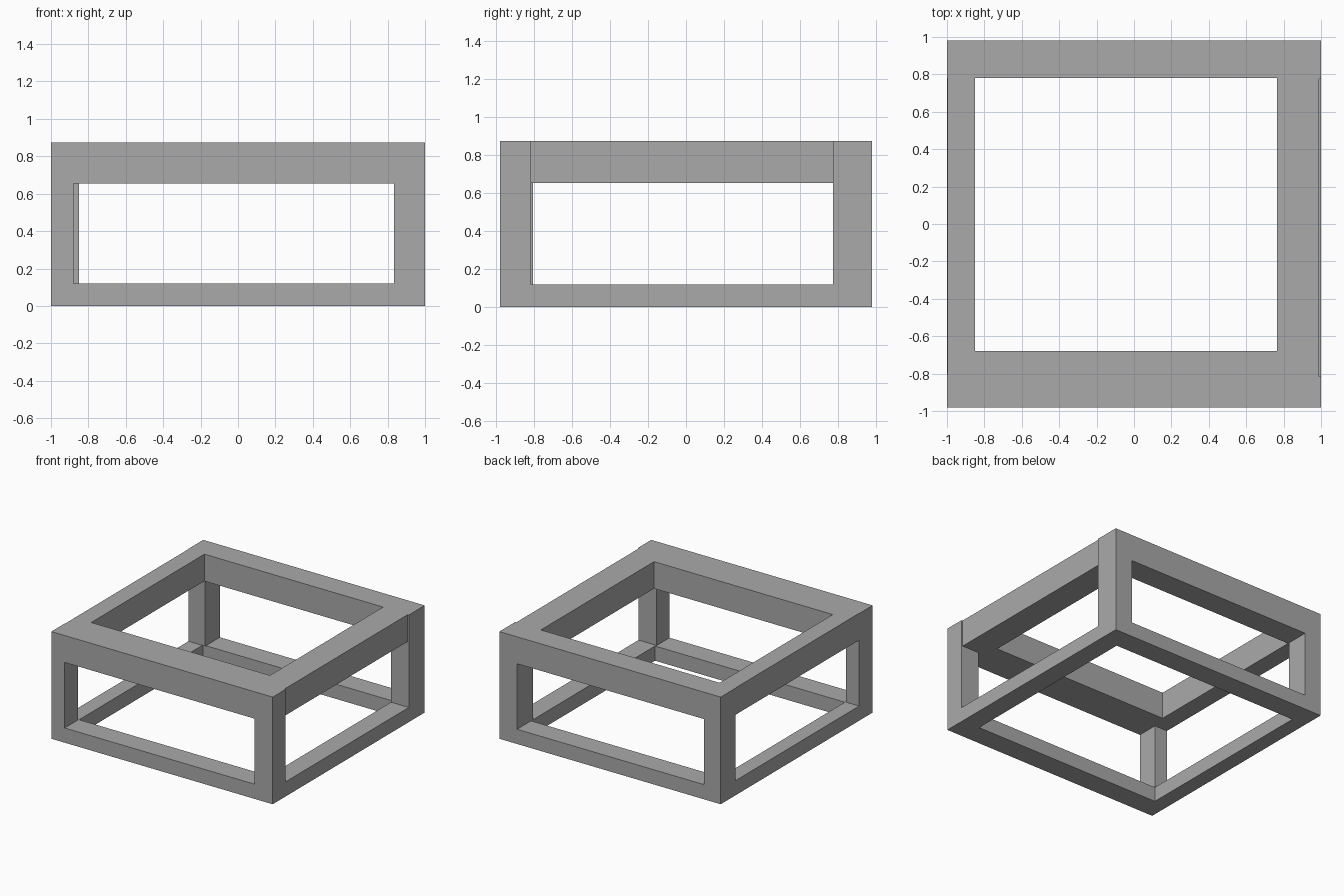
import bpy, bmesh

if "Cube" in bpy.data.objects:
    bpy.data.objects.remove(bpy.data.objects["Cube"])

gray = bpy.data.materials.new("plain gray")
gray.diffuse_color = (0.4, 0.4, 0.4, 1)
gray.use_nodes = True
gray.node_tree.nodes["Principled BSDF"].inputs["Base Color"].default_value = gray.diffuse_color

TOP, UNDER, BASE = 0.875, 0.655, 0.12   # top, underside of top rails, top of base rails
YF, YB = -0.98, 0.98


def box(name, x0, x1, y0, y1, z0, z1):
    """Axis-aligned bar given by its limits."""
    bm = bmesh.new()
    bmesh.ops.create_cube(bm, size=1)
    for v in bm.verts:
        v.co.x = x1 if v.co.x > 0 else x0
        v.co.y = y1 if v.co.y > 0 else y0
        v.co.z = z1 if v.co.z > 0 else z0
    me = bpy.data.meshes.new(name)
    bm.to_mesh(me)
    bm.free()
    me.materials.append(gray)
    ob = bpy.data.objects.new(name, me)
    bpy.context.collection.objects.link(ob)
    return ob


# Legs, standing on the base frame; tall enough to close the corners
legs = {
    "front_left_leg": (-1, -0.88, YF, -0.805),
    "front_right_leg": (0.835, 1, YF, -0.815),
    "back_left_leg": (-1, -0.85, 0.79, YB),
    "back_right_leg": (0.84, 1, 0.775, YB),
}
for name, (x0, x1, y0, y1) in legs.items():
    box(name, x0, x1, y0, y1, BASE, TOP)

# Base frame
box("front_base_rail", -1, 1, YF, -0.80, 0, BASE)
box("back_base_rail", -1, 1, 0.80, YB, 0, BASE)
box("left_base_rail", -1, -0.875, -0.80, 0.80, 0, BASE)
box("right_base_rail", 0.84, 1, -0.80, 0.80, 0, BASE)

# Top frame, wider and slightly recessed from the legs at the sides
box("front_top_rail", -0.997, 0.99, YF, -0.68, UNDER, TOP)
box("back_top_rail", -1, 1, 0.78, YB, UNDER, TOP)
box("left_top_rail", -0.997, -0.85, -0.68, 0.78, UNDER, TOP)
box("right_top_rail", 0.765, 0.99, -0.68, 0.78, UNDER, TOP)
